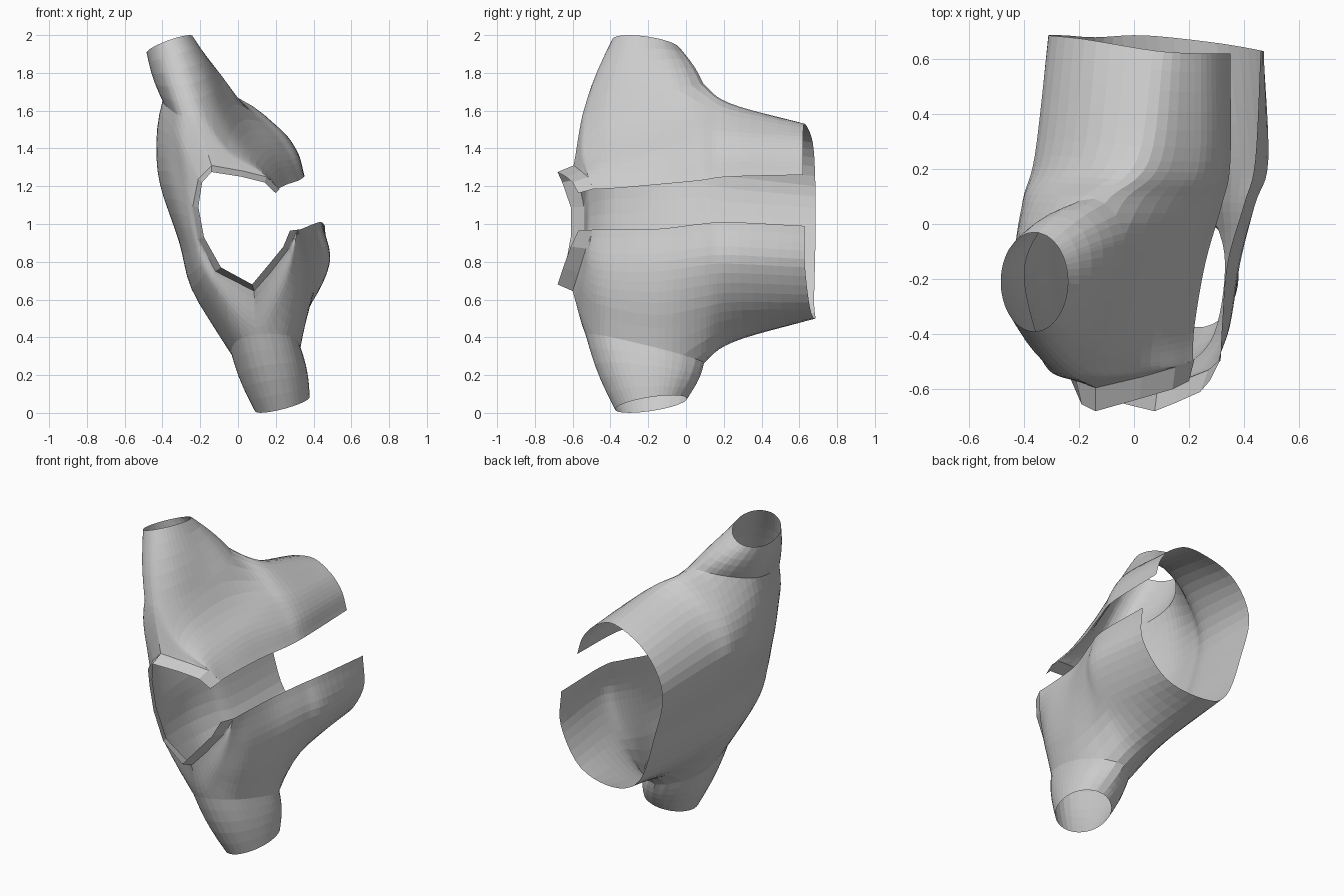
import bpy, bmesh, math
from mathutils import Vector

if "Cube" in bpy.data.objects:
    bpy.data.objects.remove(bpy.data.objects["Cube"])

# Garment shell: the torso runs along y (neck at -y, hem at +y), with an open front at +x.
# Each C-shaped section lists (x, z) from the upper front edge, over the back, to the lower front edge.
S_HEM = [(.35, 1.26), (.31, 1.38), (.22, 1.48), (.07, 1.53), (-.18, 1.43), (-.31, 1.2),
         (-.25, .9), (-.14, .59), (.04, .50), (.3, .55), (.46, .77), (.46, .99)]
S_WAIST = [(.35, 1.25), (.31, 1.385), (.21, 1.515), (.01, 1.64), (-.23, 1.51), (-.36, 1.25),
           (-.28, .9), (-.16, .57), (.1, .375), (.35, .54), (.485, .79), (.44, 1.01)]
S_UNDERARM = [(.32, 1.23), (.26, 1.37), (.13, 1.54), (-.16, 1.76), (-.34, 1.55), (-.405, 1.28),
              (-.31, .91), (-.19, .58), (.16, .25), (.35, .5), (.44, .78), (.40, 1.0)]
S_CHEST = [(.26, 1.21), (.18, 1.36), (.03, 1.55), (-.22, 1.98), (-.4, 1.65), (-.425, 1.28),
           (-.31, .91), (-.205, .58), (.21, .03), (.35, .45), (.385, .75), (.34, .975)]
S_YOKE = [(.22, 1.19), (.13, 1.31), (-.03, 1.49), (-.24, 1.85), (-.355, 1.6), (-.375, 1.28),
          (-.28, .91), (-.175, .62), (.18, .15), (.31, .5), (.345, .75), (.32, .97)]
S_SHOULDER = [(.215, 1.185), (.125, 1.28), (-.05, 1.4), (-.24, 1.64), (-.31, 1.48), (-.295, 1.23),
              (-.24, .92), (-.15, .69), (.1, .41), (.22, .58), (.29, .78), (.315, .97)]
S_NECK = [(.22, 1.185), (.15, 1.25), (.03, 1.28), (-.14, 1.31), (-.21, 1.24), (-.24, 1.09),
          (-.21, .92), (-.12, .75), (.085, .645), (.17, .74), (.27, .87), (.315, .97)]
NECK_Y = [-.49, -.52, -.555, -.595, -.57, -.54, -.54, -.565, -.6, -.57, -.53, -.49]
FRONT = [.92, .96, 1, 1, 1, .95, .95, 1, 1, 1, .96, .92]
HEM = [.905, .905, .905, .92, .98, 1, 1, .99, 1, .96, .92, .915]


def section(y, pts):
    f = HEM if y > 0 else FRONT
    return [Vector((x, y * f[i], z)) for i, (x, z) in enumerate(pts)]


def spline(pts, n):
    """Catmull-Rom curve through pts with n steps per span."""
    p = [2 * pts[0] - pts[1]] + list(pts) + [2 * pts[-1] - pts[-2]]
    out = []
    for i in range(1, len(p) - 2):
        a, b, c, d = p[i - 1:i + 3]
        for k in range(n):
            t = k / n
            out.append(.5 * (2 * b + (c - a) * t + (2 * a - 5 * b + 4 * c - d) * t * t
                             + (3 * b - a - 3 * c + d) * t ** 3))
    return out + [pts[-1]]


def polyline(pts, n):
    """Straight spans with n steps each."""
    return [a.lerp(b, k / n) for a, b in zip(pts, pts[1:]) for k in range(n)] + [pts[-1]]


def loft(bm, rows):
    grid = [[bm.verts.new(p) for p in r] for r in rows]
    for r, s in zip(grid, grid[1:]):
        for i in range(len(r) - 1):
            bm.faces.new((r[i], r[i + 1], s[i + 1], s[i]))


def finish(bm, name):
    bmesh.ops.recalc_face_normals(bm, faces=bm.faces)
    me = bpy.data.meshes.new(name)
    bm.to_mesh(me)
    bm.free()
    ob = bpy.data.objects.new(name, me)
    bpy.context.collection.objects.link(ob)
    return ob


def add_sleeve(bm, co, no, cuff, ax, ay):
    """Cut the armhole with a plane and stretch its rim out to an elliptical cuff."""
    co, no, cuff, ax, ay = (Vector(v) for v in (co, no, cuff, ax, ay))
    no.normalize()
    bmesh.ops.bisect_plane(bm, geom=bm.verts[:] + bm.edges[:] + bm.faces[:], dist=1e-5,
                           plane_co=co, plane_no=no, clear_outer=True)
    rim = [e for e in bm.edges if e.is_boundary
           and all(abs((v.co - co).dot(no)) < 1e-4 for v in e.verts)]
    verts = list({v for e in rim for v in e.verts})
    lo = [min(v.co[i] for v in verts) for i in range(2)]
    hi = [max(v.co[i] for v in verts) for i in range(2)]
    base = {v: v.co.copy() for v in verts}
    target = {}
    for v in verts:
        a = math.atan2((2 * v.co.y - lo[1] - hi[1]) / (hi[1] - lo[1]),
                       (2 * v.co.x - lo[0] - hi[0]) / (hi[0] - lo[0]))
        target[v] = cuff + ax * math.cos(a) + ay * math.sin(a)
    prev = {v: v for v in verts}
    for t in (.2, .4, .6, .8, 1):
        ring = {}
        for v in verts:
            out = (target[v] - cuff) * (.08 * math.sin(math.pi * t))
            ring[v] = bm.verts.new(base[v].lerp(target[v], t) + out)
        for e in rim:
            a, b = e.verts
            bm.faces.new((prev[a], prev[b], ring[b], ring[a]))
        prev = ring


# Body with both sleeves
neck = [Vector((x, y, z)) for (x, z), y in zip(S_NECK, NECK_Y)]
sections = [section(.685, S_HEM), section(.25, S_WAIST), section(.08, S_UNDERARM),
            section(-.15, S_CHEST), section(-.4, S_YOKE), section(-.53, S_SHOULDER)]
fine = [spline(s, 5) for s in sections] + [polyline(neck, 5)]
columns = [spline(list(c), 6) for c in zip(*fine)]
bm = bmesh.new()
loft(bm, list(zip(*columns)))
add_sleeve(bm, (-.2, .06, 1.73), (-.08, -.25, 1), (-.362, -.21, 1.95), (.122, 0, .043), (0, .18, -.025))
add_sleeve(bm, (.2, .05, .28), (.1, -.25, -1), (.235, -.185, .047), (.145, 0, .037), (0, .19, .028))
finish(bm, "garment_body")

# Collar band rising from the neck edge and leaning inward
LEAN = [(-.02, -.08, -.022), (-.01, -.08, -.03), (-.01, -.08, -.03), (0, -.085, -.035),
        (.02, -.085, -.02), (.03, -.07, 0), (.03, -.07, .01), (.03, -.075, .02),
        (-.01, -.08, .035), (-.02, -.08, .03), (-.03, -.08, .01), (-.04, -.08, -.005)]
outer = [p + Vector(d) for p, d in zip(neck, LEAN)]
bm = bmesh.new()
loft(bm, [neck, outer])
finish(bm, "collar")
